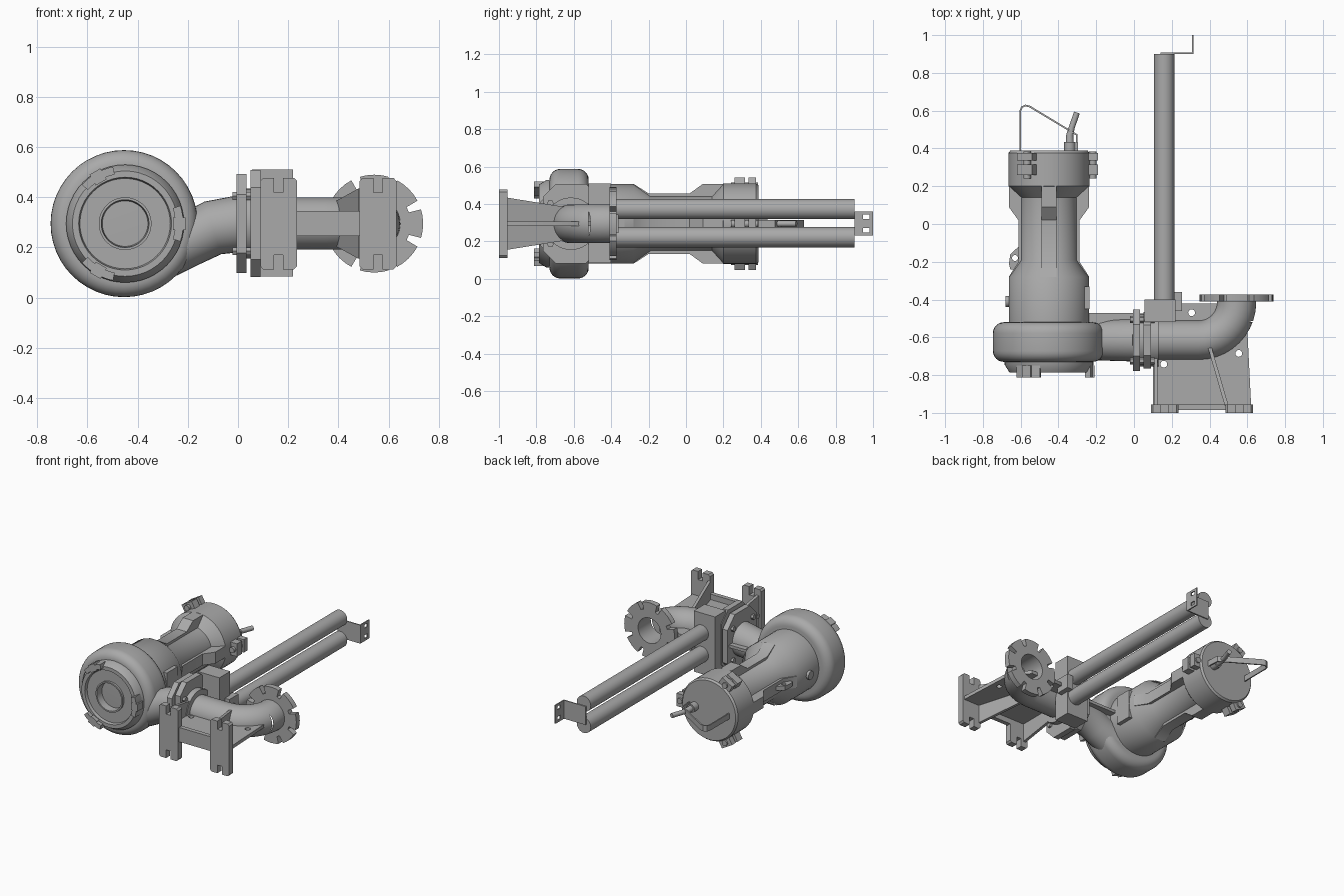
import bpy, bmesh
from math import pi, sin, cos, radians
from mathutils import Matrix, Vector

if "Cube" in bpy.data.objects:
    bpy.data.objects.remove(bpy.data.objects["Cube"])

grey = bpy.data.materials.new("cast grey")
grey.use_nodes = True
grey.diffuse_color = (0.4, 0.4, 0.4, 1)
grey.node_tree.nodes["Principled BSDF"].inputs["Base Color"].default_value = (0.4, 0.4, 0.4, 1)

CX, CZ = -0.45, 0.295      # pump axis, runs along y
PY = -0.615                # outlet pipe axis, runs along x
EX = 0.543                 # elbow outlet axis
parts = []


def finish(name, bm):
    bmesh.ops.remove_doubles(bm, verts=bm.verts, dist=1e-5)
    bmesh.ops.recalc_face_normals(bm, faces=bm.faces)
    mesh = bpy.data.meshes.new(name)
    bm.to_mesh(mesh)
    bm.free()
    mesh.materials.append(grey)
    obj = bpy.data.objects.new(name, mesh)
    bpy.context.collection.objects.link(obj)
    parts.append(obj)
    return obj


def about_pump(angle):
    c = Vector((CX, 0, CZ))
    return Matrix.Translation(c) @ Matrix.Rotation(-angle, 4, 'Y') @ Matrix.Translation(-c)


def box(name, x, y, z, angle=0):
    bm = bmesh.new()
    size = [b - a for a, b in (x, y, z)]
    mid = [(a + b) / 2 for a, b in (x, y, z)]
    bmesh.ops.create_cube(bm, size=1, matrix=about_pump(angle) @ Matrix.Translation(mid) @ Matrix.Diagonal((*size, 1)))
    return finish(name, bm)


def prism(name, pts, axis, lo, hi, angle=0):
    bm = bmesh.new()
    place = {'x': lambda p, h: (h, *p), 'y': lambda p, h: (p[0], h, p[1]), 'z': lambda p, h: (*p, h)}[axis]
    face = bm.faces.new([bm.verts.new(place(p, lo)) for p in pts])
    new = bmesh.ops.extrude_face_region(bm, geom=[face])["geom"]
    move = Vector(place((0, 0), hi - lo))
    bmesh.ops.translate(bm, vec=move, verts=[v for v in new if isinstance(v, bmesh.types.BMVert)])
    bmesh.ops.transform(bm, matrix=about_pump(angle), verts=bm.verts)
    return finish(name, bm)


def lathe(name, profile, origin, axis='y', seg=48):
    # profile holds (radius, distance along axis)
    bm = bmesh.new()
    vs = [bm.verts.new((r, d, 0)) for r, d in profile]
    edges = [bm.edges.new(e) for e in zip(vs, vs[1:])]
    bmesh.ops.spin(bm, geom=vs + edges, axis=(0, 1, 0), cent=(0, 0, 0), steps=seg, angle=2 * pi)
    turn = Matrix.Rotation(-pi / 2, 4, 'Z') if axis == 'x' else Matrix()
    bmesh.ops.transform(bm, matrix=Matrix.Translation(origin) @ turn, verts=bm.verts)
    return finish(name, bm)


def rod(name, r, lo, hi, origin, axis='y', seg=24):
    return lathe(name, [(0, lo), (r, lo), (r, hi), (0, hi)], origin, axis, seg)


def sweep(name, path, radii, seg=32):
    bm = bmesh.new()
    path = [Vector(p) for p in path]
    rings = []
    for i, p in enumerate(path):
        t = (path[min(i + 1, len(path) - 1)] - path[max(i - 1, 0)]).normalized()
        u = t.cross(Vector((0, 0, 1))).normalized()
        v = u.cross(t)
        rings.append([bm.verts.new(p + radii[i] * (u * cos(a) + v * sin(a)))
                      for a in (2 * pi * k / seg for k in range(seg))])
    for a, b in zip(rings, rings[1:]):
        for k in range(seg):
            n = (k + 1) % seg
            bm.faces.new((a[k], a[n], b[n], b[k]))
    bm.faces.new(rings[0])
    bm.faces.new(rings[-1])
    return finish(name, bm)


def cut(obj, cutter):
    mod = obj.modifiers.new("cut", 'BOOLEAN')
    mod.operation, mod.object, mod.solver = 'DIFFERENCE', cutter, 'EXACT'
    bpy.context.view_layer.objects.active = obj
    bpy.ops.object.modifier_apply(modifier=mod.name)
    parts.remove(cutter)
    bpy.data.objects.remove(cutter)


# Volute casing, with rounded rim
pump = (CX, 0, CZ)
rim = [(0.235 + 0.058 * sin(a), -0.625 - s * (0.047 + 0.058 * cos(a)))
       for s, turn in ((1, 1), (-1, -1)) for a in [radians(15 * k) for k in range(7)][::turn]]
lathe("volute_casing", [(0, -0.73)] + rim + [(0, -0.52)], (CX - 0.004, 0, CZ))
sweep("volute_outlet", [(-0.42, PY, 0.155), (-0.3, PY, 0.18), (-0.2, PY, 0.228), (-0.1, PY, 0.278), (0.01, PY, CZ)],
      [0.12, 0.108, 0.106, 0.11, 0.113])
box("outlet_web", (-0.25, 0), (-0.53, -0.47), (0.285, 0.305))

# Suction cover with stepped inlet and standing lugs
lathe("suction_cover", [(0.235, -0.7), (0.235, -0.745), (0.21, -0.785), (0.185, -0.785), (0.18, -0.765),
                        (0.105, -0.765), (0.105, -0.78), (0.095, -0.78), (0.09, -0.72), (0, -0.72)], pump)
for a in (0, 120, 240):
    arc = [radians(d) for d in range(-18, 19, 6)]
    ring = [(0.232, t) for t in arc] + [(0.2, t) for t in arc[::-1]]
    prism("suction_lug", [(CX + r * cos(t), CZ + r * sin(t)) for r, t in ring], 'y', -0.812, -0.74, radians(a))
    box("lug_foot", (CX + 0.19, CX + 0.24), (-0.812, -0.75), (CZ - 0.025, CZ + 0.025), radians(a))

# Motor housing and head
lathe("motor_housing", [(0, -0.53), (0.213, -0.53), (0.213, -0.28), (0.15, -0.19), (0.15, 0.14),
                        (0.215, 0.2), (0.215, 0.375), (0.205, 0.388), (0, 0.388)], pump)
for a in range(0, 360, 90):
    x = CX
    prism("housing_rib", [(x + 0.1, -0.28), (x + 0.213, -0.28), (x + 0.162, -0.2), (x + 0.162, 0.02),
                          (x + 0.213, 0.09), (x + 0.213, 0.2), (x + 0.1, 0.2)],
          'z', CZ - 0.04, CZ + 0.04, radians(a))
for a in (0, 120, 240):
    for lo, hi in ((0.26, 0.315), (0.335, 0.375)):
        box("head_lug", (CX + 0.16, CX + 0.26), (lo, hi), (CZ - 0.045, CZ + 0.045), radians(a))
    c = about_pump(radians(a)) @ Vector((CX + 0.232, 0, CZ))
    rod("head_bolt", 0.02, 0.24, 0.385, c, seg=12)
box("side_cover", (-0.31, -0.235), (-0.45, -0.33), (CZ - 0.1, CZ + 0.1))
rod("drain_plug", 0.03, -0.68, -0.6, (0, -0.41, CZ), 'x', 12)

# Lifting eyes
for s, y, flip in ((1, 0.12, 1), (-1, 0.12, 1), (-1, -0.18, -1)):
    eye = prism("lifting_eye", [(CX + s * r, y + flip * d) for r, d in
                ((0.13, 0.06), (0.205, 0.06), (0.212, 0.03), (0.205, -0.02), (0.15, -0.07), (0.13, -0.07))],
                'z', CZ - 0.015, CZ + 0.015)
    hole = [(CX + s * 0.18 + 0.016 * cos(k * pi / 6), y + 0.016 * sin(k * pi / 6)) for k in range(12)]
    cut(eye, prism("eye_hole", hole, 'z', 0.2, 0.4))

# Carrying handle strap, cable and gland
outer = [(-0.606, 0.38), (-0.606, 0.6), (-0.597, 0.622), (-0.575, 0.632), (-0.55, 0.626), (-0.3, 0.475), (-0.295, 0.38)]
inner = [(-0.303, 0.38), (-0.308, 0.47), (-0.553, 0.617), (-0.575, 0.623), (-0.59, 0.615), (-0.598, 0.6), (-0.598, 0.38)]
prism("carrying_handle", outer + inner, 'z', CZ - 0.02, CZ + 0.02)
rod("cable_gland", 0.03, 0.38, 0.435, (-0.34, 0, CZ), seg=16)
sweep("cable", [(-0.34, 0.4, CZ), (-0.34, 0.47, CZ), (-0.33, 0.51, CZ), (-0.302, 0.59, CZ)],
      [0.023, 0.019, 0.016, 0.016], 12)

# Pump flange, seal and fixed flange of the pedestal
def octagon(name, hy, hz, c, lo, hi):
    pts = [(hy, hz - c), (hy - c, hz), (c - hy, hz), (-hy, hz - c),
           (-hy, c - hz), (c - hy, -hz), (hy - c, -hz), (hy, c - hz)]
    return prism(name, [(PY + y, CZ + z) for y, z in pts], 'x', lo, hi)

octagon("pump_flange", 0.163, 0.197, 0.08, -0.005, 0.033)
rod("seal_ring", 0.14, 0.03, 0.055, (0, PY, CZ), 'x', 40)
octagon("pedestal_flange", 0.15, 0.213, 0.07, 0.05, 0.09)
rod("pedestal_collar", 0.14, 0.085, 0.13, (0, PY, CZ), 'x', 40)
for y in (-0.11, 0.11):
    for z in (-0.11, 0.11):
        rod("flange_bolt", 0.018, -0.022, 0.108, (0, PY + y, CZ + z), 'x', 6)

# Discharge elbow with slotted flange
R = 0.2
bend = [(EX - R + R * sin(a), PY + R - R * cos(a), CZ) for a in (radians(9 * k) for k in range(11))]
path = [(0.1, PY, CZ)] + bend + [(EX, -0.38, CZ)]
elbow = sweep("discharge_elbow", path, [0.104] * len(path), 40)
outline = []
for k in range(8):
    mid = k * pi / 4
    outline += [(0.195, mid + radians(d)) for d in (-17, -9, 0, 9, 17)]
    outline += [(0.145, mid + radians(d)) for d in (18, 27)]
flange = prism("discharge_flange", [(EX + r * cos(t), CZ + r * sin(t)) for r, t in outline], 'y', -0.41, -0.372)
for obj in (elbow, flange):
    cut(obj, rod("bore", 0.088, -0.52, -0.3, (EX, 0, CZ), seg=40))

# Pedestal feet with open slots, web and gussets
for x in (0.162, 0.558):
    half = [(-0.073, 0.17), (-0.062, 0.182), (-0.018, 0.182), (-0.018, 0.125),
            (0.018, 0.125), (0.018, 0.182), (0.062, 0.182), (0.073, 0.17)]
    prism("pedestal_foot", [(x + a, CZ + b) for a, b in half] + [(x - a, CZ - b) for a, b in half], 'y', -1, -0.955)
web = prism("pedestal_web", [(0.1, -0.96), (0.62, -0.96), (0.6, -0.56), (0.5, -0.42), (0.24, -0.42), (0.1, -0.5)],
            'z', CZ - 0.012, CZ + 0.012)
for x, y in ((0.158, -0.742), (0.555, -0.685), (0.305, -0.47)):
    ring = [(x + 0.018 * cos(k * pi / 8), y + 0.018 * sin(k * pi / 8)) for k in range(16)]
    cut(web, prism("web_hole", ring, 'z', 0.2, 0.4))
box("foot_crossbar", (0.2, 0.52), (-0.985, -0.955), (CZ - 0.05, CZ + 0.05))
for x0, x1 in ((0.115, 0.115), (0.49, 0.4)):
    rib = prism("pedestal_gusset", [(-0.96, 0.435), (-0.65, 0.385), (-0.65, 0.205), (-0.96, 0.155)], 'x', x0 - 0.01, x0 + 0.01)
    for v in rib.data.vertices:
        if v.co.y > -0.8:
            v.co.x += x1 - x0

# Guide rail holder and the two rails
box("rail_holder", (0.055, 0.22), (-0.52, -0.4), (CZ - 0.21, CZ + 0.215))
box("holder_ear", (0.21, 0.255), (-0.46, -0.36), (CZ - 0.05, CZ + 0.05))
for s in (-1, 1):
    rod("guide_rail", 0.054, -0.42, 0.9, (0.16, 0, CZ + 0.003 + s * 0.075), seg=32)

# Wall bracket at the top of the rails
box("rail_cap_strip", (0.14, 0.315), (0.9, 0.908), (CZ - 0.063, CZ + 0.066))
tab = box("wall_tab", (0.307, 0.315), (0.9, 1), (CZ - 0.063, CZ + 0.066))
for z in (CZ - 0.035, CZ + 0.038):
    cut(tab, box("tab_slot", (0.29, 0.33), (0.945, 0.98), (z - 0.012, z + 0.012)))

# Smooth shading with sharp edges kept
bpy.ops.object.select_all(action='DESELECT')
for obj in parts:
    obj.select_set(True)
bpy.context.view_layer.objects.active = parts[0]
bpy.ops.object.shade_smooth_by_angle(angle=radians(35))
